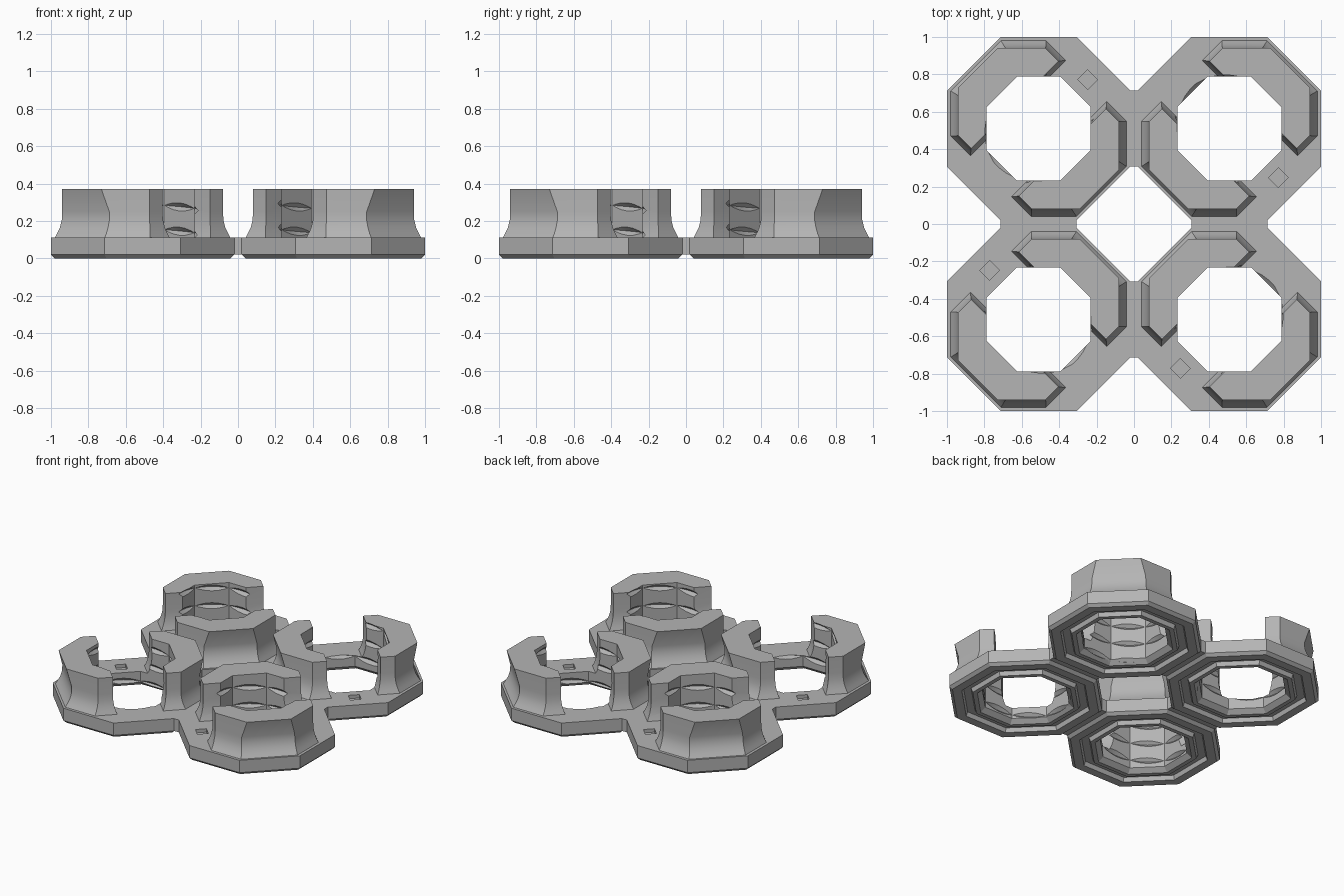
import bpy, bmesh
from math import pi, cos, sin, sqrt, radians
from mathutils import Matrix

cube = bpy.data.objects.get("Cube")
if cube:
    bpy.data.objects.remove(cube)

grey = bpy.data.materials.new("plain grey")
grey.use_nodes = True
colour = (0.46, 0.46, 0.46, 1)
grey.diffuse_color = colour
for node in grey.node_tree.nodes:
    if node.type == 'BSDF_PRINCIPLED':
        node.inputs["Base Color"].default_value = colour

HOLE = 0.278      # apothem of the octagonal hole
CENTRE = 0.51     # ring centre offset from the middle
DECK = 0.11       # top of the base plate
PITCH = 0.13      # thread pitch


def loft(name, sections, closed=False):
    """Skin a list of equal-length sections; cap the ends unless closed."""
    bm = bmesh.new()
    rows = [[bm.verts.new(p) for p in s] for s in sections]
    n = len(rows[0])
    pairs = list(zip(rows, rows[1:]))
    if closed:
        pairs.append((rows[-1], rows[0]))
    else:
        bm.faces.new(rows[0])
        bm.faces.new(rows[-1])
    for a, b in pairs:
        for i in range(n):
            j = (i + 1) % n
            bm.faces.new((a[i], a[j], b[j], b[i]))
    bmesh.ops.recalc_face_normals(bm, faces=bm.faces)
    mesh = bpy.data.meshes.new(name)
    bm.to_mesh(mesh)
    bm.free()
    mesh.materials.append(grey)
    ob = bpy.data.objects.new(name, mesh)
    bpy.context.collection.objects.link(ob)
    return ob


def box(name, x0, x1, y0, y1, z0, z1):
    return loft(name, [[(x0, y0, z), (x1, y0, z), (x1, y1, z), (x0, y1, z)]
                       for z in (z0, z1)])


def activate(ob):
    bpy.ops.object.select_all(action='DESELECT')
    ob.select_set(True)
    bpy.context.view_layer.objects.active = ob


def cut(ob, cutter):
    mod = ob.modifiers.new("cut", 'BOOLEAN')
    mod.operation = 'DIFFERENCE'
    mod.solver = 'EXACT'
    mod.object = cutter
    activate(ob)
    bpy.ops.object.modifier_apply(modifier=mod.name)


def octagon(apothem, z):
    r = apothem / cos(pi / 8)
    return [(r * cos(pi / 8 + i * pi / 4), r * sin(pi / 8 + i * pi / 4), z)
            for i in range(8)]


def clip_section(z, side, diag, width, end):
    """Outline of a three-sided clip wall whose middle faces +x."""
    k, s = HOLE * sqrt(2), side * sqrt(2)
    half = [(HOLE, k - HOLE), (end, k - end), (end, width),
            (s - width, width), (diag, s - diag)]
    return ([(x, y, z) for x, y in half] +
            [(x, -y, z) for x, y in reversed(half)])


def thread_section(a):
    z = 0.275 + PITCH * (a - pi) / (2 * pi)
    return [(r * cos(a), r * sin(a), z + dz)
            for r, dz in ((0.254, -0.046), (0.3, 0), (0.254, 0.046))]


# Octagonal base ring with chamfered foot and a groove underneath
ring_profile = [(0.49, DECK), (0.49, 0.02), (0.47, 0), (0.41, 0), (0.40, 0.03),
                (0.35, 0.03), (0.34, 0), (0.31, 0), (HOLE, 0.03), (HOLE, DECK)]
ring = loft("base_ring", [octagon(a, z) for a, z in ring_profile], closed=True)

# Clip walls, undercut on the middle side and flared at the foot
levels = [(DECK, 0.47, 0.475, 0.36, 0.155), (0.135, 0.456, 0.459, 0.35, 0.164),
          (0.165, 0.442, 0.443, 0.34, 0.172), (0.205, 0.432, 0.431, 0.332, 0.178),
          (0.25, 0.43, 0.43, 0.33, 0.18), (0.37, 0.43, 0.46, 0.33, 0.18)]
clip_a = loft("outer_clip", [clip_section(*lv) for lv in levels])
clip_b = loft("inner_clip", [clip_section(*lv) for lv in levels])
clip_b.data.transform(Matrix.Rotation(pi, 4, 'Z'))

# Helical thread leaves lens-shaped slots in the hole walls
STEPS = 40
thread = loft("thread_cutter", [thread_section(-5 * pi + 2 * pi * i / STEPS)
                                for i in range(int(4.5 * STEPS) + 1)])
pit = box("pit_cutter", -0.037, 0.037, -0.407, -0.333, 0.085, 0.15)
cut(ring, pit)
parts = [ring, clip_a, clip_b]
for ob in parts:
    cut(ob, thread)
for helper in (thread, pit):
    bpy.data.objects.remove(helper)

# Bridge joining neighbouring rings
half = 0.49 * (sqrt(2) - 1)
bridge = box("bridge", CENTRE - half, CENTRE + half, -0.021, 0.021, 0.02, DECK)

for ob in parts:
    activate(ob)
    bpy.ops.object.shade_smooth_by_angle(angle=radians(25))

# Repeat everything around the middle in quarter turns
names = ["back_left", "back_right", "front_right", "front_left"]
local = Matrix.Translation((CENTRE, CENTRE, 0)) @ Matrix.Rotation(pi / 4, 4, 'Z')
for k, label in enumerate(names):
    turn = Matrix.Rotation(k * pi / 2, 4, 'Z')
    for ob in parts + [bridge]:
        item = ob
        if k:
            item = ob.copy()
            bpy.context.collection.objects.link(item)
            item.name = label + "_" + ob.name
        item.matrix_world = turn @ (Matrix.Identity(4) if ob is bridge else local)
for ob in parts + [bridge]:
    ob.name = names[0] + "_" + ob.name
